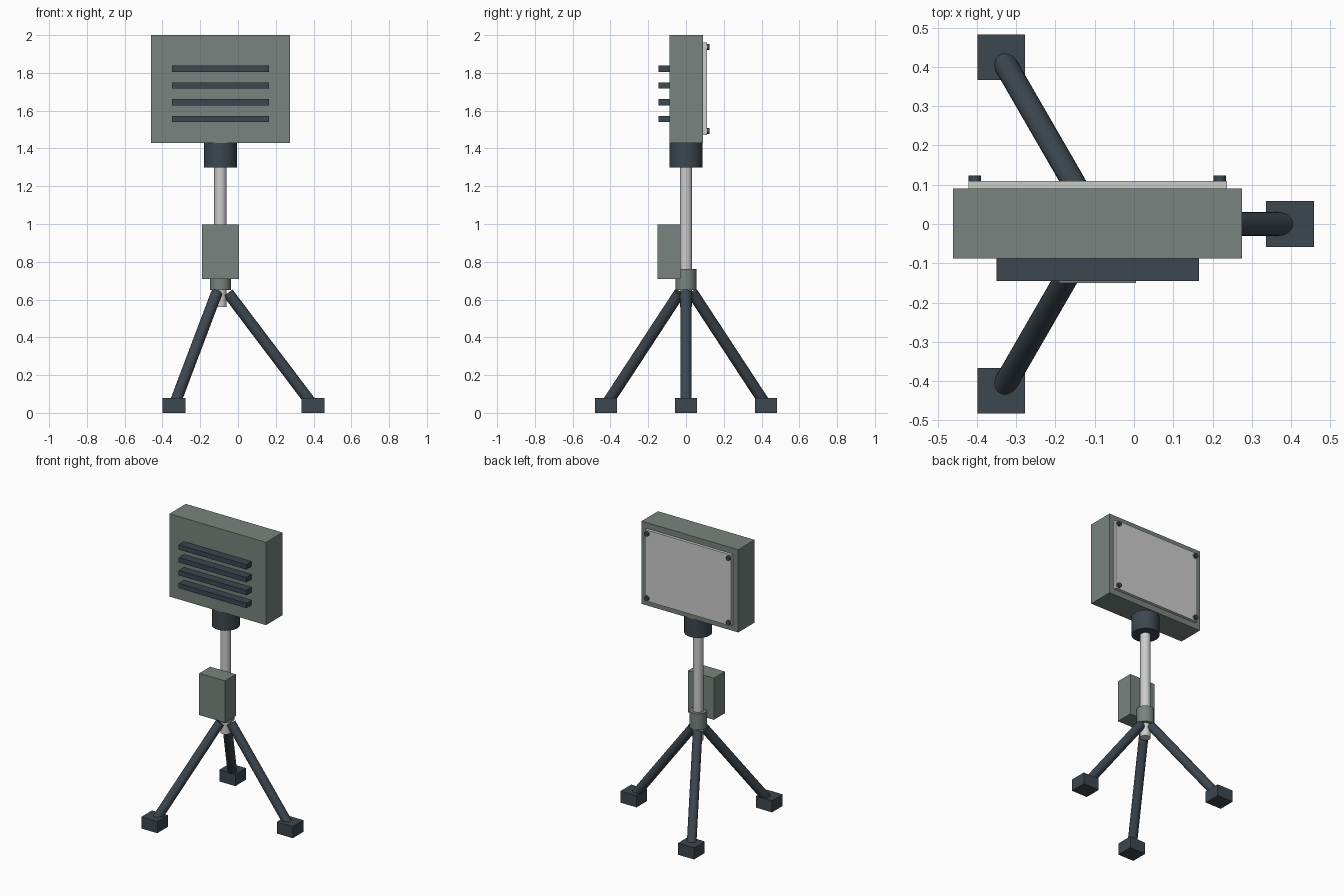
import bpy
import math
from mathutils import Vector

cube = bpy.data.objects.get("Cube")
if cube:
    bpy.data.objects.remove(cube, do_unlink=True)


def material(name, rgb):
    mat = bpy.data.materials.new(name)
    mat.use_nodes = True
    color = (*rgb, 1)
    mat.diffuse_color = color
    bsdf = mat.node_tree.nodes["Principled BSDF"]
    bsdf.inputs["Base Color"].default_value = color
    bsdf.inputs["Roughness"].default_value = 0.6
    return mat


GREEN = material("grey green paint", (0.19, 0.23, 0.21))
DARK = material("dark slate", (0.046, 0.063, 0.08))
LIGHT = material("light metal", (0.60, 0.61, 0.60))

AXIS = -0.093  # x of the mast


def finish(name, mat):
    obj = bpy.context.object
    obj.name = name
    obj.data.materials.append(mat)
    return obj


def box(name, low, high, mat):
    low, high = Vector(low), Vector(high)
    bpy.ops.mesh.primitive_cube_add(size=1, location=(low + high) / 2)
    bpy.context.object.scale = high - low
    bpy.ops.object.transform_apply(location=False, rotation=False, scale=True)
    return finish(name, mat)


def rod(name, start, end, radius, mat, sides=24):
    start, end = Vector(start), Vector(end)
    span = end - start
    bpy.ops.mesh.primitive_cylinder_add(
        vertices=sides, radius=radius, depth=span.length,
        location=(start + end) / 2,
        rotation=span.to_track_quat("Z", "Y").to_euler())
    bpy.ops.object.shade_smooth_by_angle(angle=math.radians(35))
    return finish(name, mat)


# Head housing with rear panel
box("head_housing", (-0.461, -0.088, 1.43), (0.275, 0.09, 2.0), GREEN)
box("rear_panel", (-0.421, 0.088, 1.47), (0.237, 0.11, 1.96), LIGHT)

# Panel corner bolts
for x in (-0.405, 0.218):
    for z in (1.493, 1.937):
        rod("panel_bolt", (x, 0.105, z), (x, 0.124, z), 0.016, DARK, 12)

# Cooling fins on the front
for i in range(4):
    z = 1.556 + i * 0.0887
    box("cooling_fin", (-0.35, -0.145, z - 0.017), (0.165, -0.086, z + 0.017), DARK)

# Mast, head collar, leg clamp
rod("mast", (AXIS, 0, 0.56), (AXIS, 0, 1.40), 0.033, LIGHT)
rod("head_collar", (AXIS, 0, 1.30), (AXIS, 0, 1.432), 0.088, DARK)
rod("leg_clamp", (AXIS, 0, 0.65), (AXIS, 0, 0.762), 0.055, GREEN)

# Control box on the mast
box("control_box", (-0.191, -0.15, 0.71), (0.005, -0.03, 0.997), GREEN)

# Tripod legs and feet
for i in range(3):
    angle = math.radians(120 * i)
    out = Vector((math.cos(angle), math.sin(angle), 0))
    base = Vector((AXIS, 0, 0))
    top = base + out * 0.04 + Vector((0, 0, 0.635))
    foot = base + out * 0.49
    rod("tripod_leg", top, foot + Vector((0, 0, 0.04)), 0.03, DARK)
    half = Vector((0.061, 0.058, 0))
    box("tripod_foot", foot - half, foot + half + Vector((0, 0, 0.08)), DARK)
